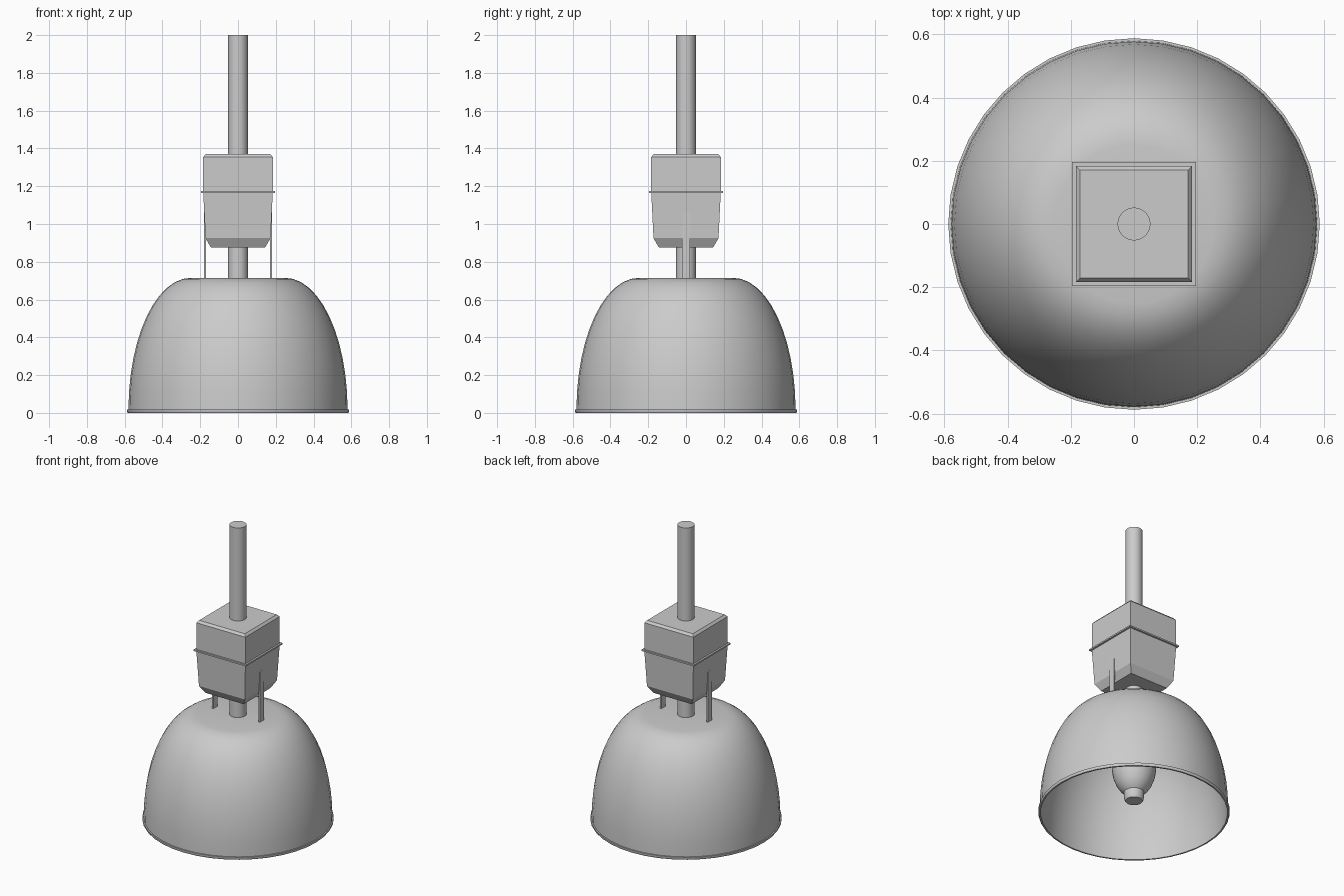
import bpy, bmesh
from math import cos, sin, pi, radians

if "Cube" in bpy.data.objects:
    bpy.data.objects.remove(bpy.data.objects["Cube"])


def finish(name, bm, smooth=None):
    bmesh.ops.remove_doubles(bm, verts=bm.verts, dist=1e-5)
    bmesh.ops.recalc_face_normals(bm, faces=bm.faces)
    mesh = bpy.data.meshes.new(name)
    bm.to_mesh(mesh)
    bm.free()
    obj = bpy.data.objects.new(name, mesh)
    bpy.context.collection.objects.link(obj)
    if smooth:
        bpy.ops.object.select_all(action='DESELECT')
        obj.select_set(True)
        bpy.context.view_layer.objects.active = obj
        bpy.ops.object.shade_smooth_by_angle(angle=radians(smooth))
    return obj


def revolve(name, profile, sides):
    """Spin (radius, z) points about the z axis."""
    bm = bmesh.new()
    verts = [bm.verts.new((r, 0, z)) for r, z in profile]
    edges = [bm.edges.new(pair) for pair in zip(verts, verts[1:])]
    bmesh.ops.spin(bm, geom=verts + edges, cent=(0, 0, 0), axis=(0, 0, 1),
                   angle=2 * pi, steps=sides)
    return finish(name, bm, 35)


def square_loft(name, sections):
    """Stack square (half width, z) sections into a closed solid."""
    bm = bmesh.new()
    corners = [(-1, -1), (1, -1), (1, 1), (-1, 1)]
    rings = [[bm.verts.new((sx * h, sy * h, z)) for sx, sy in corners]
             for h, z in sections]
    for a, b in zip(rings, rings[1:]):
        for i in range(4):
            j = (i + 1) % 4
            bm.faces.new((a[i], a[j], b[j], b[i]))
    bm.faces.new(rings[0][::-1])
    bm.faces.new(rings[-1])
    return finish(name, bm)


def box(name, center, size):
    bm = bmesh.new()
    bmesh.ops.create_cube(bm, size=1)
    bmesh.ops.scale(bm, vec=size, verts=bm.verts)
    bmesh.ops.translate(bm, vec=center, verts=bm.verts)
    return finish(name, bm)


# Bell shade: thin outer and inner dome walls, with a small rim lip
dome = []
for i in range(13):
    t = i / 12 * pi / 2
    dome.append((0.25 + 0.33 * cos(t), 0.018 + 0.697 * sin(t)))
wall = 0.006
inner = [(r - wall, z - wall * (z / 0.715)) for r, z in reversed(dome)]
shade = ([(0, 0.715)] + dome[::-1] + [(0.588, 0.018), (0.588, 0.006),
         (0.584, 0.0), (0.574, 0.0)] + inner[::-1] + [(0, 0.709)])
revolve("shade", shade, 40)

# Suspension rod and the short neck below the housing
revolve("suspension_rod", [(0, 1.36), (0.052, 1.36), (0.052, 2), (0, 2)], 32)
revolve("lower_neck", [(0, 0.70), (0.052, 0.70), (0.052, 0.885), (0, 0.885)], 32)

# Ballast housing: bevelled upper box, thin seam flange, tapered lower box
square_loft("upper_housing", [(0.184, 1.17), (0.184, 1.355), (0.171, 1.37)])
square_loft("seam_flange", [(0.196, 1.165), (0.196, 1.175)])
square_loft("lower_housing", [(0.143, 0.875), (0.172, 0.925), (0.184, 1.168)])

# Flat side straps joining the housing to the shade
for side, label in ((-1, "left"), (1, "right")):
    box(label + "_strap", (side * 0.174, 0, 0.885), (0.010, 0.044, 0.35))

# Lamp socket and bulb hanging inside the shade
revolve("lamp_socket", [(0, 0.71), (0.07, 0.71), (0.07, 0.58), (0, 0.58)], 32)
revolve("bulb", [(0, 0.60), (0.055, 0.60), (0.06, 0.54), (0.085, 0.48),
                 (0.12, 0.42), (0.137, 0.36), (0.137, 0.31), (0.127, 0.25),
                 (0.108, 0.20), (0.085, 0.165), (0.062, 0.145),
                 (0.06, 0.10), (0.052, 0.085), (0, 0.085)], 32)
